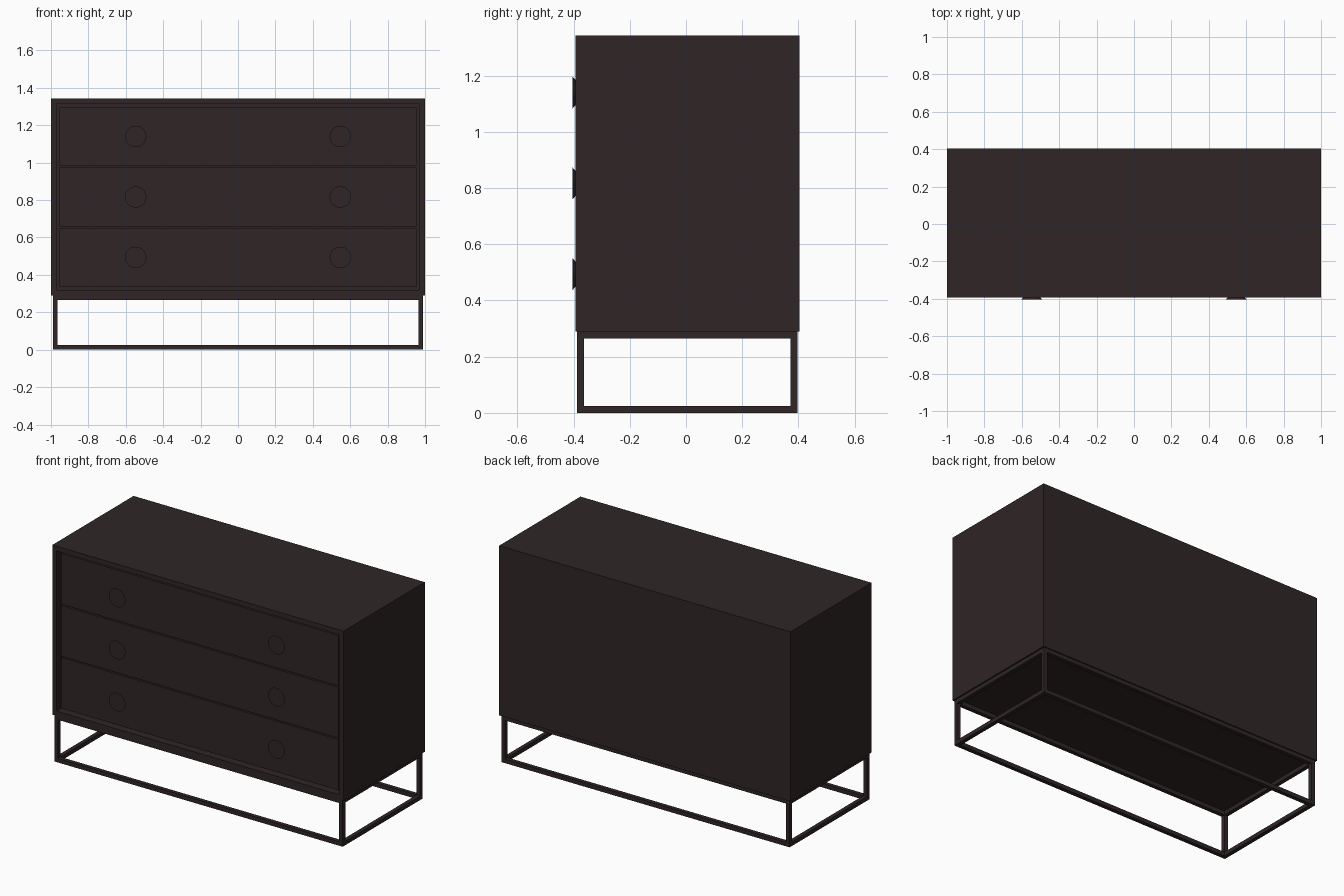
import bpy, bmesh, math
from mathutils import Matrix, Vector

if "Cube" in bpy.data.objects:
    bpy.data.objects.remove(bpy.data.objects["Cube"])

wood = bpy.data.materials.new("dark_brown")
wood.diffuse_color = (0.029, 0.019, 0.019, 1)
wood.use_nodes = True
wood.node_tree.nodes["Principled BSDF"].inputs["Base Color"].default_value = wood.diffuse_color

Y_FRONT, Y_BACK = -0.393, 0.404      # case depth
Z_LOW, Z_TOP = 0.29, 1.343           # case height
WALL, RECESS = 0.042, 0.018          # case edge width, drawer set-back


def finish(name, bm):
    bmesh.ops.recalc_face_normals(bm, faces=bm.faces)
    mesh = bpy.data.meshes.new(name)
    bm.to_mesh(mesh)
    bm.free()
    mesh.materials.append(wood)
    obj = bpy.data.objects.new(name, mesh)
    bpy.context.collection.objects.link(obj)
    return obj


def add_box(bm, lo, hi):
    lo, hi = Vector(lo), Vector(hi)
    m = Matrix.Translation((lo + hi) / 2) @ Matrix.Diagonal((*(hi - lo), 1))
    return bmesh.ops.create_cube(bm, size=1, matrix=m)["verts"]


# Case: a box whose front is inset and pushed in to hold the drawers
bm = bmesh.new()
add_box(bm, (-1, Y_FRONT, Z_LOW), (1, Y_BACK, Z_TOP))
bm.normal_update()
front = min(bm.faces, key=lambda f: f.calc_center_median().y)
bmesh.ops.inset_region(bm, faces=[front], thickness=WALL)
opening = bmesh.ops.extrude_discrete_faces(bm, faces=[front])["faces"][0]
bmesh.ops.translate(bm, verts=opening.verts, vec=(0, 0.08, 0))
finish("case", bm)

# Three drawers, each with two flared knobs
gap = 0.004
low, high = Z_LOW + WALL, Z_TOP - WALL
step = (high - low) / 3
for i in range(3):
    z0 = low + i * step
    bm = bmesh.new()
    add_box(bm, (-1 + WALL + gap, Y_FRONT + RECESS, z0 + gap),
            (1 - WALL - gap, Y_FRONT + 0.079, z0 + step - gap))
    finish(f"drawer_{i + 1}", bm)

    for side, x in (("left", -0.547), ("right", 0.547)):
        bm = bmesh.new()
        y_in, y_out = Y_FRONT + RECESS + 0.002, -0.404
        bmesh.ops.create_cone(
            bm, cap_ends=True, segments=32, radius1=0.022, radius2=0.057,
            depth=y_in - y_out,
            matrix=Matrix.Translation((x, (y_in + y_out) / 2, z0 + step / 2))
            @ Matrix.Rotation(math.pi / 2, 4, "X"))
        knob = finish(f"knob_{side}_{i + 1}", bm)
        bpy.context.view_layer.objects.active = knob
        knob.select_set(True)
        bpy.ops.object.shade_smooth_by_angle(angle=math.radians(30))
        knob.select_set(False)

# Open base frame of square bars: four legs joined by top and bottom rails
T = 0.025
FX, FY0, FY1 = 0.99, -0.387, 0.397
bm = bmesh.new()
for x in (-FX, FX - T):
    for y in (FY0, FY1 - T):
        add_box(bm, (x, y, 0), (x + T, y + T, Z_LOW))
for z in (0, Z_LOW - T):
    for y in (FY0, FY1 - T):
        add_box(bm, (-FX + T, y, z), (FX - T, y + T, z + T))
    for x in (-FX, FX - T):
        add_box(bm, (x, FY0 + T, z), (x + T, FY1 - T, z + T))
finish("base_frame", bm)
